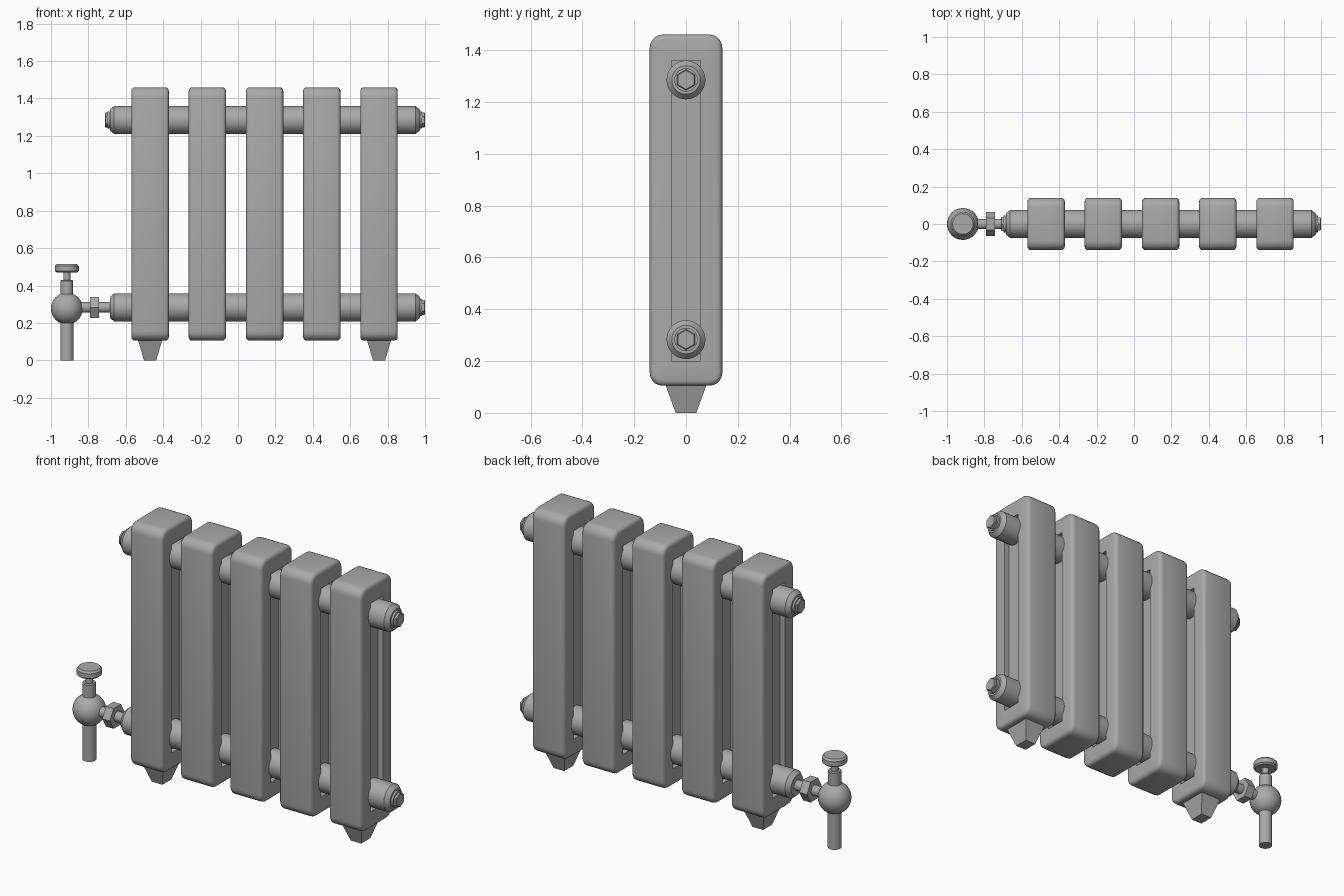
import bpy, bmesh, math
from mathutils import Matrix, Vector

if "Cube" in bpy.data.objects:
    bpy.data.objects.remove(bpy.data.objects["Cube"])

metal = bpy.data.materials.new("grey_metal")
metal.use_nodes = True
GREY = (0.4, 0.4, 0.4, 1)
metal.diffuse_color = GREY
metal.node_tree.nodes["Principled BSDF"].inputs["Base Color"].default_value = GREY

SECTION_X = [-0.47 + 0.306 * i for i in range(5)]
LOW, HIGH = 0.283, 1.285      # heights of the two header pipes
VALVE_X = -0.915


def finish(bm, name, angle=35):
    bmesh.ops.recalc_face_normals(bm, faces=bm.faces)
    mesh = bpy.data.meshes.new(name)
    bm.to_mesh(mesh)
    bm.free()
    obj = bpy.data.objects.new(name, mesh)
    bpy.context.collection.objects.link(obj)
    mesh.materials.append(metal)
    bpy.ops.object.select_all(action='DESELECT')
    obj.select_set(True)
    bpy.context.view_layer.objects.active = obj
    bpy.ops.object.shade_smooth_by_angle(angle=math.radians(angle))
    return obj


def box(bm, centre, size):
    m = Matrix.Translation(centre) @ Matrix.Diagonal((*size, 1))
    return bmesh.ops.create_cube(bm, size=1, matrix=m)["verts"]


def lathe(name, profile, origin, axis="Z", sides=32, turn=0):
    """Solid of revolution from (radius, distance along axis) pairs."""
    bm = bmesh.new()
    rot = Matrix.Rotation(math.pi / 2, 4, 'Y') if axis == "X" else Matrix()
    place = Matrix.Translation(origin) @ rot
    rings = []
    for r, d in profile:
        angles = [turn + math.tau * i / sides for i in range(sides)]
        rings.append([bm.verts.new(place @ Vector((r * math.cos(a), r * math.sin(a), d)))
                      for a in angles])
    for a, b in zip(rings, rings[1:]):
        for i in range(sides):
            j = (i + 1) % sides
            bm.faces.new((a[i], a[j], b[j], b[i]))
    bm.faces.new(rings[0])
    bm.faces.new(rings[-1])
    return finish(bm, name)


def section(x, name):
    # Rounded column block
    bm = bmesh.new()
    box(bm, (x, 0, 0.7825), (0.2, 0.28, 1.355))
    corners = [e for e in bm.edges if abs(e.verts[0].co.x - e.verts[1].co.x) > 0.1]
    bmesh.ops.bevel(bm, geom=corners, offset=0.05, segments=5, profile=0.5, affect='EDGES')
    rims = [e for e in bm.edges if abs(e.verts[0].co.x - e.verts[1].co.x) < 0.01]
    bmesh.ops.bevel(bm, geom=rims, offset=0.02, segments=3, profile=0.5, affect='EDGES')
    # Recessed panel in each side face
    for s in (-1, 1):
        side = max(bm.faces, key=lambda f: s * f.calc_center_median().x + f.calc_area())
        side = max((f for f in bm.faces if f.normal.x * s > 0.99), key=lambda f: f.calc_area())
        bmesh.ops.inset_individual(bm, faces=[side], thickness=0.02)
        ring = list(side.verts)
        # Square off the inner loop so it forms the groove outline
        for v in ring:
            v.co.y = math.copysign(0.055, v.co.y)
            top = v.co.z > 0.78
            v.co.z = min(v.co.z, 1.36) if top else max(v.co.z, 0.2)
        floor = bmesh.ops.extrude_discrete_faces(bm, faces=[side])["faces"][0]
        for v in floor.verts:
            v.co.x -= s * 0.03
    bmesh.ops.remove_doubles(bm, verts=bm.verts, dist=0.0005)
    return finish(bm, name)


for i, x in enumerate(SECTION_X):
    section(x, f"column_section_{i + 1}")

# Tapered feet under the end sections
for x, name in ((SECTION_X[0], "right_foot"), (SECTION_X[-1], "left_foot")):
    bm = bmesh.new()
    for v in box(bm, (x, 0, 0.055), (0.13, 0.16, 0.11)):
        if v.co.z < 0.05:
            v.co.x = x + (v.co.x - x) * 0.5
            v.co.y *= 0.5
    finish(bm, name)

# Header pipes with chamfered ends
for z, name in ((HIGH, "upper_header"), (LOW, "lower_header")):
    lathe(name, [(0.055, -0.685), (0.075, -0.662), (0.075, 0.95), (0.055, 0.973)],
          (0, 0, z), "X")

# Hexagonal end plugs on round collars
for x, z, s, name in ((0.973, HIGH, 1, "upper_left"), (0.973, LOW, 1, "lower_left"),
                      (-0.685, HIGH, -1, "upper_right")):
    lathe(name + "_collar", [(0.045, -0.01 * s), (0.045, 0.012 * s)], (x, 0, z), "X")
    lathe(name + "_plug", [(0.04, 0), (0.04, 0.024 * s), (0.036, 0.027 * s)],
          (x, 0, z), "X", 6)

# Valve union
lathe("union_pipe", [(0.028, -0.86), (0.028, -0.67)], (0, 0, LOW), "X", 24)
lathe("union_nut", [(0.065, -0.79), (0.065, -0.743)], (0, 0, LOW), "X", 6, math.pi / 2)

# Valve body, supply pipe, neck, stem and handle
bm = bmesh.new()
bmesh.ops.create_uvsphere(bm, u_segments=32, v_segments=16, radius=0.085,
                          matrix=Matrix.Translation((VALVE_X, 0, 0.277)))
finish(bm, "valve_body")
for name, profile in (
        ("supply_pipe", [(0.035, 0), (0.035, 0.24)]),
        ("valve_neck", [(0.034, 0.32), (0.034, 0.425), (0.03, 0.43)]),
        ("valve_stem", [(0.019, 0.42), (0.019, 0.48)]),
        ("valve_handle", [(0.055, 0.47), (0.064, 0.478), (0.064, 0.504), (0.055, 0.514)])):
    lathe(name, profile, (VALVE_X, 0, 0))
